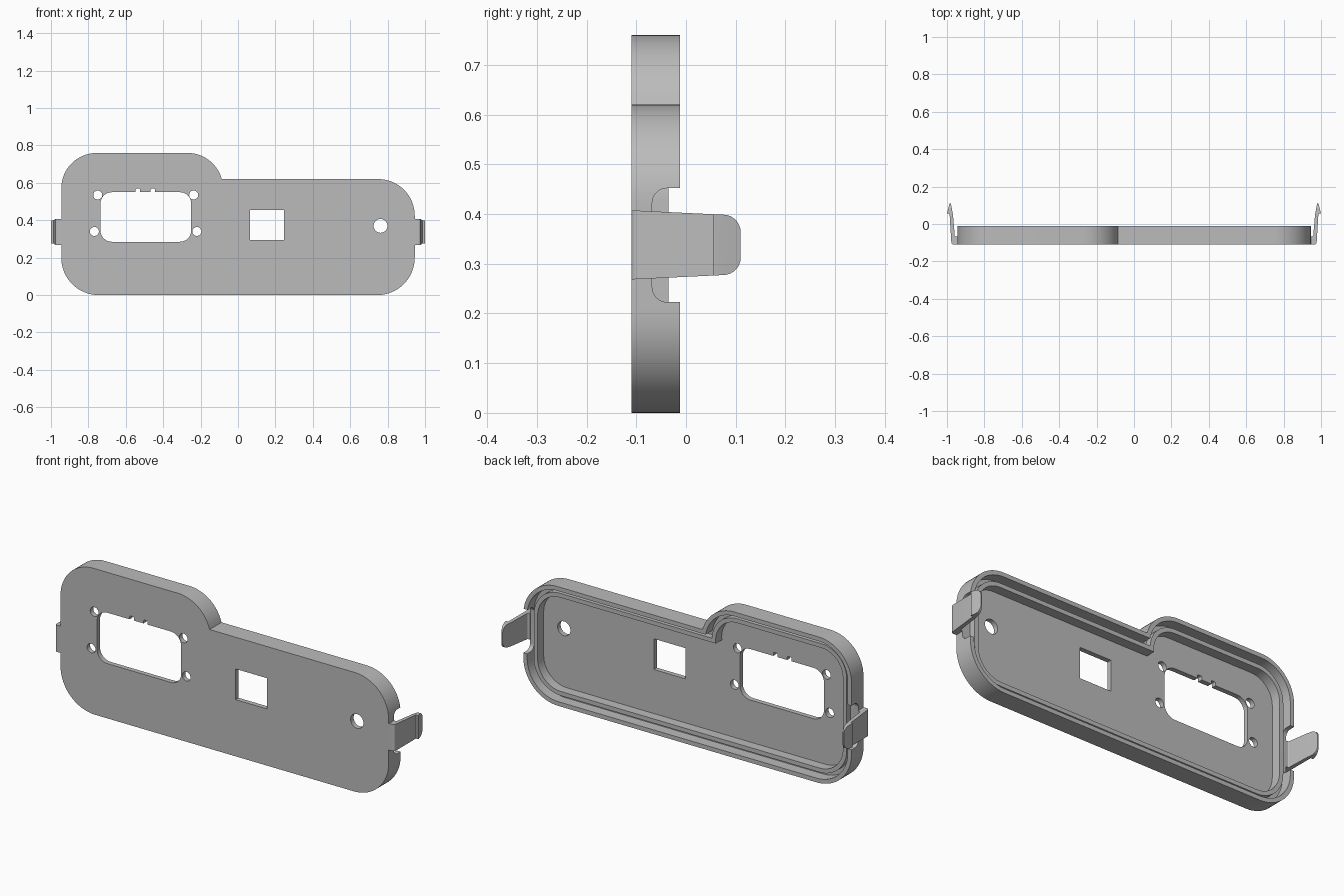
import bpy, bmesh
from math import sin, cos, tan, pi, asin, atan2, radians
from mathutils import Vector

if "Cube" in bpy.data.objects:
    bpy.data.objects.remove(bpy.data.objects["Cube"])

FRONT, BACK, FLOOR, GROOVE, LIP = -0.11, -0.012, -0.085, -0.068, -0.035

grey = bpy.data.materials.new("plain_grey")
grey.use_nodes = True
grey.diffuse_color = (0.5, 0.5, 0.5, 1)
grey.node_tree.nodes["Principled BSDF"].inputs["Base Color"].default_value = (0.5, 0.5, 0.5, 1)


def loft(name, loops):
    """Skin matching closed loops and cap both ends."""
    bm = bmesh.new()
    rings = [[bm.verts.new(p) for p in loop] for loop in loops]
    n = len(rings[0])
    for a, b in zip(rings, rings[1:]):
        for i in range(n):
            j = (i + 1) % n
            bm.faces.new((a[i], a[j], b[j], b[i]))
    bm.faces.new(rings[0])
    bm.faces.new(rings[-1])
    bmesh.ops.recalc_face_normals(bm, faces=bm.faces)
    mesh = bpy.data.meshes.new(name)
    bm.to_mesh(mesh)
    bm.free()
    mesh.materials.append(grey)
    obj = bpy.data.objects.new(name, mesh)
    bpy.context.collection.objects.link(obj)
    return obj


def prism(name, points, axis, lo, hi):
    """Extrude a flat profile along one axis."""
    place = {"x": lambda p, t: (t, p[0], p[1]),
             "y": lambda p, t: (p[0], t, p[1]),
             "z": lambda p, t: (p[0], p[1], t)}[axis]
    return loft(name, [[place(p, t) for p in points] for t in (lo, hi)])


def arc(cx, cz, r, a0, a1, steps=16):
    return [(cx + r * cos(a0 + (a1 - a0) * i / steps),
             cz + r * sin(a0 + (a1 - a0) * i / steps)) for i in range(steps + 1)]


def rounded(corners, steps=8):
    """Polygon from (a, b, radius) corners with fillets."""
    out = []
    for i, (a, b, r) in enumerate(corners):
        p = Vector((a, b))
        if r == 0:
            out.append((a, b))
            continue
        u = (Vector(corners[i - 1][:2]) - p).normalized()
        v = (Vector(corners[(i + 1) % len(corners)][:2]) - p).normalized()
        half = u.angle(v) / 2
        c = p + (u + v).normalized() * (r / sin(half))
        s, e = p + u * (r / tan(half)) - c, p + v * (r / tan(half)) - c
        a0 = atan2(s.y, s.x)
        sweep = (atan2(e.y, e.x) - a0 + pi) % (2 * pi) - pi
        out += arc(c.x, c.y, r, a0, a0 + sweep, steps)
    return out


def box(x0, x1, z0, z1, r=0):
    return rounded([(x0, z0, r), (x1, z0, r), (x1, z1, r), (x0, z1, r)])


def circle(x, z, r):
    return arc(x, z, r, 0, 2 * pi, 32)[:-1]


def boolean(obj, tool, operation):
    mod = obj.modifiers.new("cut", "BOOLEAN")
    mod.object, mod.operation, mod.solver = tool, operation, "EXACT"
    bpy.context.view_layer.objects.active = obj
    bpy.ops.object.modifier_apply(modifier=mod.name)
    bpy.data.objects.remove(tool)


def outline(d):
    """Panel silhouette moved inward by d."""
    step = asin((0.05 - d) / (0.19 - d))
    return (arc(-0.745, 0.2, 0.2 - d, pi, 1.5 * pi) +
            arc(0.745, 0.2, 0.2 - d, -pi / 2, 0) +
            arc(0.75, 0.425, 0.195 - d, 0, pi / 2) +
            arc(-0.27, 0.57, 0.19 - d, step, pi / 2) +
            arc(-0.755, 0.57, 0.19 - d, pi / 2, pi))


# Panel: outer wall, groove, inner lip and floor
section = [(0, FRONT), (0, BACK), (0.022, BACK), (0.022, GROOVE),
           (0.044, GROOVE), (0.044, LIP), (0.066, LIP), (0.066, FLOOR)]
panel = loft("front_panel", [[(x, y, z) for x, z in outline(d)] for d, y in section])

# Openings through the panel
openings = [box(-0.735, -0.25, 0.285, 0.55, 0.06), box(0.063, 0.245, 0.295, 0.455),
            circle(0.762, 0.37, 0.037)]
openings += [box(x - 0.012, x + 0.012, 0.52, 0.569, 0.006) for x in (-0.535, -0.455)]
openings += [circle(x, z, 0.024) for x, z in
             ((-0.75, 0.535), (-0.237, 0.535), (-0.768, 0.34), (-0.22, 0.34))]
for shape in openings:
    boolean(panel, prism("opening_cutter", shape, "y", -0.2, -0.07), "DIFFERENCE")

# Notches in the outer wall around each clip
notch = rounded([(GROOVE, 0.223, 0.03), (0.05, 0.223, 0), (0.05, 0.452, 0), (GROOVE, 0.452, 0.03)])
for s in (-1, 1):
    lo, hi = sorted((s * 0.912, s * 0.99))
    boolean(panel, prism("notch_cutter", notch, "x", lo, hi), "DIFFERENCE")

# Snap clips: hooked profile trimmed to a tapered, rounded tab
hook = [(0.944, FRONT, 0), (0.976, FRONT, 0.012), (0.986, 0.055, 0), (1.0, 0.055, 0.002),
        (0.986, 0.11, 0.002), (0.979, 0.11, 0.002), (0.968, 0.05, 0),
        (0.958, -0.066, 0.005), (0.944, -0.066, 0)]
tab = rounded([(-0.12, 0.268, 0), (0.11, 0.279, 0.035), (0.11, 0.397, 0.035), (-0.12, 0.408, 0)])
clips = []
for side, s in (("left", 1), ("right", -1)):
    profile = [(s * x, y) for x, y in rounded(hook)]
    clip = prism(side + "_clip", profile, "z", 0.2, 0.5)
    lo, hi = sorted((s * 0.9, s * 1.1))
    boolean(clip, prism("tab_cutter", tab, "x", lo, hi), "INTERSECT")
    clips.append(clip)

# Smooth the curved walls, keep edges crisp
bpy.ops.object.select_all(action="DESELECT")
for obj in [panel] + clips:
    obj.select_set(True)
bpy.context.view_layer.objects.active = panel
bpy.ops.object.shade_smooth_by_angle(angle=radians(30))
